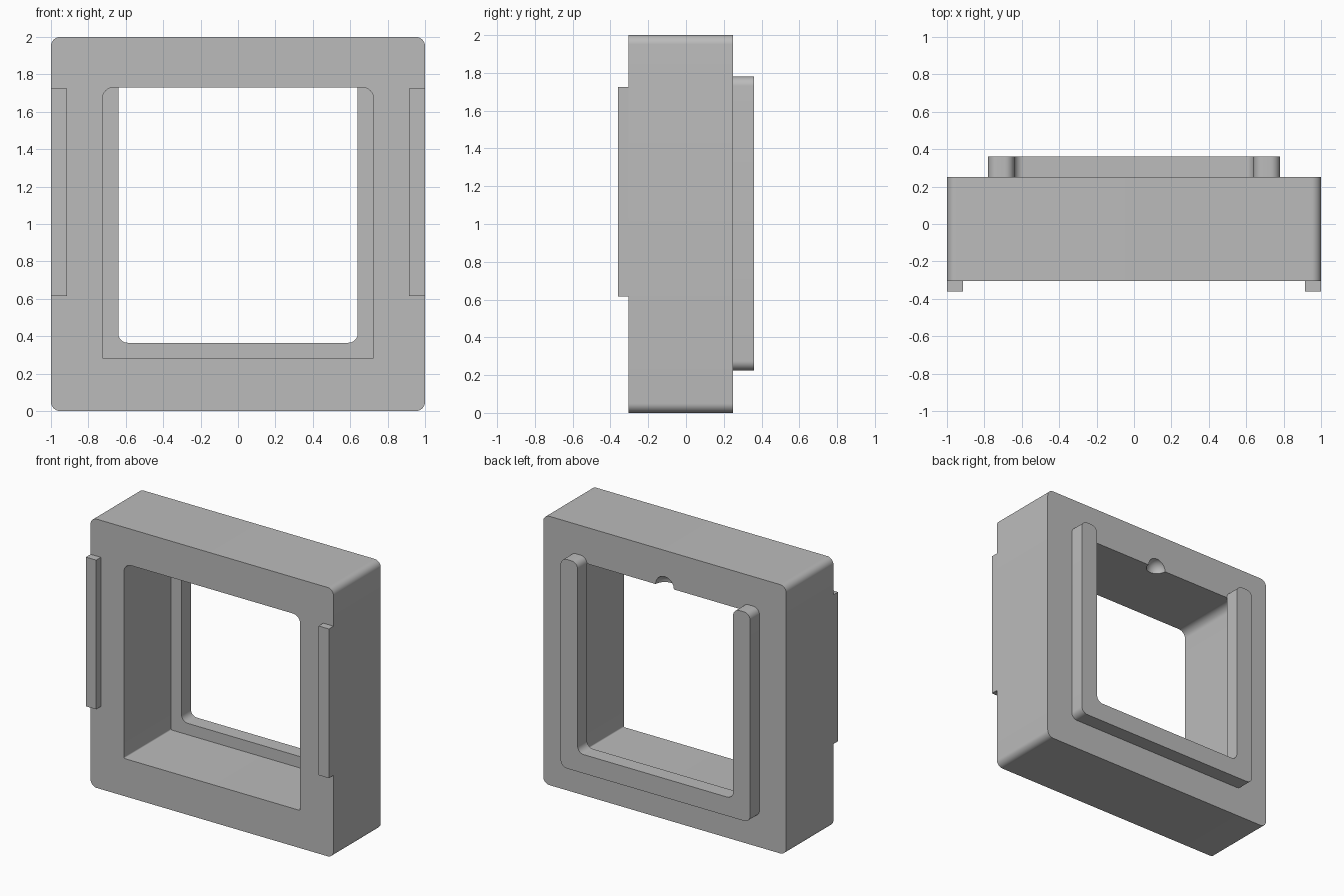
import bpy, bmesh, math
from mathutils import Vector

cube = bpy.data.objects.get("Cube")
if cube:
    bpy.data.objects.remove(cube, do_unlink=True)

grey = bpy.data.materials.new("plain_grey")
grey.use_nodes = True
COLOUR = (0.5, 0.5, 0.5, 1)
grey.diffuse_color = COLOUR
grey.node_tree.nodes["Principled BSDF"].inputs["Base Color"].default_value = COLOUR

FRONT, BACK = -0.305, 0.25
DEPTH = 0.36


def rounded(corners, steps=10):
    """Outline in x and z from right-angled corners (x, z, radius)."""
    pts = []
    for i, (x, z, r) in enumerate(corners):
        p = Vector((x, z))
        if r == 0:
            pts.append(p)
            continue
        a = (Vector(corners[i - 1][:2]) - p).normalized()
        b = (Vector(corners[(i + 1) % len(corners)][:2]) - p).normalized()
        centre = p + (a + b) * r
        for k in range(steps + 1):
            t = math.pi / 2 * k / steps
            pts.append(centre - b * r * math.cos(t) - a * r * math.sin(t))
    return pts


def box_outline(x0, x1, z0, z1, low=0, high=0):
    return rounded([(x0, z0, low), (x1, z0, low), (x1, z1, high), (x0, z1, high)])


def make_object(name, bm):
    bmesh.ops.recalc_face_normals(bm, faces=bm.faces)
    mesh = bpy.data.meshes.new(name)
    bm.to_mesh(mesh)
    bm.free()
    mesh.materials.append(grey)
    obj = bpy.data.objects.new(name, mesh)
    bpy.context.collection.objects.link(obj)
    return obj


def extrude(name, outline, y0, y1):
    bm = bmesh.new()
    face = bm.faces.new([bm.verts.new((p.x, y0, p.y)) for p in outline])
    new = bmesh.ops.extrude_face_region(bm, geom=[face], use_keep_orig=True)["geom"]
    verts = [v for v in new if isinstance(v, bmesh.types.BMVert)]
    bmesh.ops.translate(bm, verts=verts, vec=(0, y1 - y0, 0))
    return make_object(name, bm)


def activate(obj):
    bpy.ops.object.select_all(action='DESELECT')
    obj.select_set(True)
    bpy.context.view_layer.objects.active = obj


def cut(obj, cutter):
    cutter.hide_render = True
    mod = obj.modifiers.new("cut", 'BOOLEAN')
    mod.operation = 'DIFFERENCE'
    mod.solver = 'EXACT'
    mod.object = cutter
    activate(obj)
    bpy.ops.object.modifier_apply(modifier=mod.name)
    bpy.data.objects.remove(cutter, do_unlink=True)


# Square frame with its opening
frame = extrude("frame", box_outline(-1, 1, 0, 2, 0.05, 0.05), FRONT, BACK)
cut(frame, extrude("opening_cutter",
                   box_outline(-0.725, 0.725, 0.28, 1.73, 0.01, 0.06), -0.5, 0.5))

# Round finger dimple at the rear upper edge of the opening
bm = bmesh.new()
bmesh.ops.create_uvsphere(bm, u_segments=32, v_segments=16, radius=0.075)
bmesh.ops.translate(bm, verts=bm.verts, vec=(0, BACK, 1.73))
cut(frame, make_object("dimple_cutter", bm))

# U-shaped lip on the back
R = 0.05
right_half = [(0.78, 0.225, R), (0.78, 1.78, R), (0.64, 1.78, R), (0.64, 0.365, R)]
left_half = [(-x, z, r) for x, z, r in reversed(right_half)]
lip = extrude("back_lip", rounded(right_half + left_half), BACK, DEPTH)

# Front tabs along both sides
tabs = []
for side, name in ((1, "left_tab"), (-1, "right_tab")):
    x0, x1 = sorted((side * 0.915, side))
    tabs.append(extrude(name, box_outline(x0, x1, 0.615, 1.725), -DEPTH, FRONT))

for obj in [frame, lip] + tabs:
    activate(obj)
    bpy.ops.object.shade_smooth_by_angle(angle=math.radians(30))
